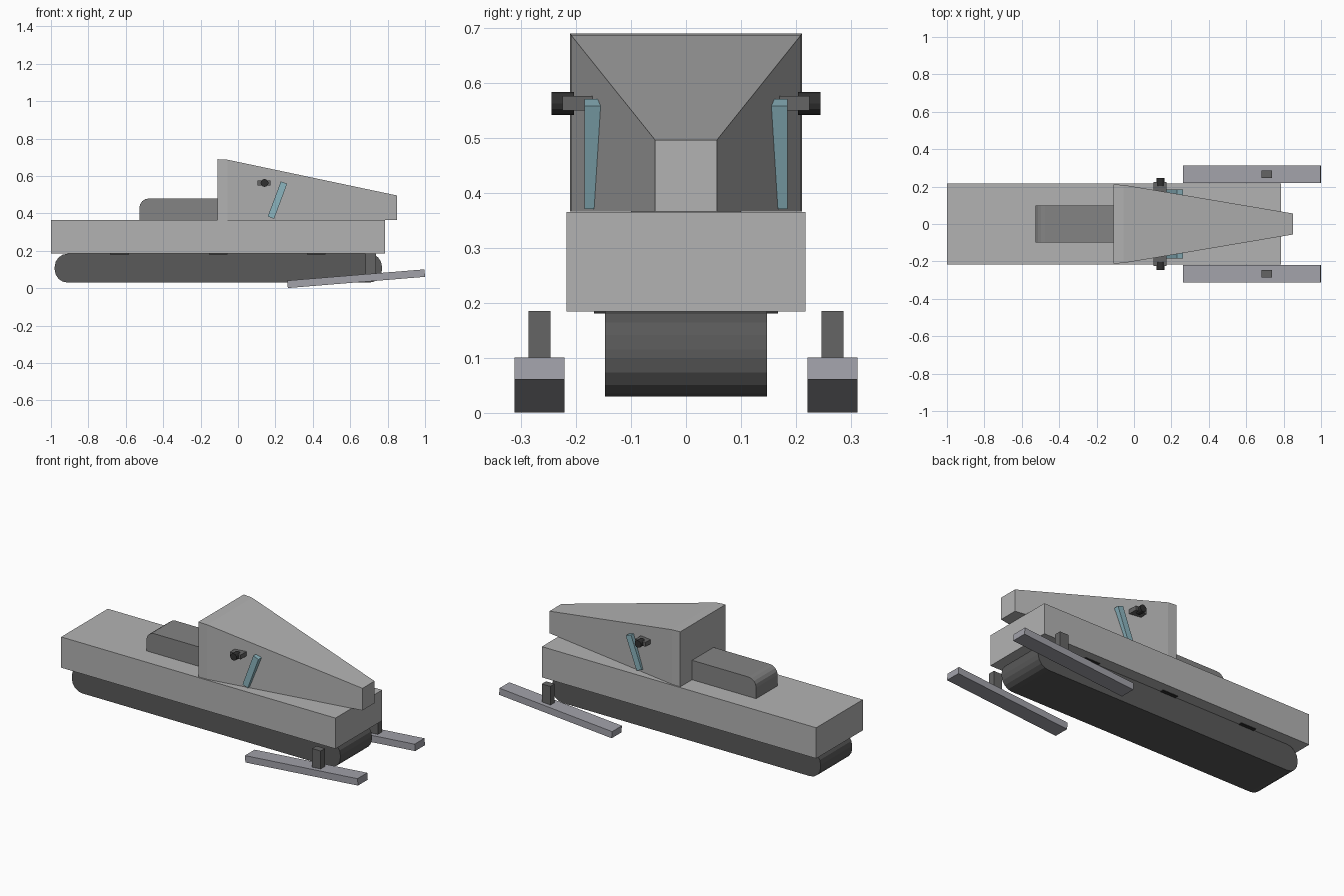
import bpy, bmesh, math
from mathutils import Matrix

if "Cube" in bpy.data.objects:
    bpy.data.objects.remove(bpy.data.objects["Cube"])


def material(name, r, g, b):
    m = bpy.data.materials.new(name)
    m.diffuse_color = (r, g, b, 1)
    m.use_nodes = True
    m.node_tree.nodes["Principled BSDF"].inputs["Base Color"].default_value = m.diffuse_color
    return m


DARK = material("dark_rubber", 0.10, 0.10, 0.10)
BLACK = material("black_grip", 0.03, 0.03, 0.03)
STEEL = material("dark_steel", 0.13, 0.13, 0.13)
VINYL = material("seat_vinyl", 0.23, 0.23, 0.23)
GLASS = material("tinted_glass", 0.26, 0.46, 0.52)
SKI = material("ski_grey", 0.36, 0.36, 0.40)
BODY = material("body_grey", 0.45, 0.45, 0.45)


def finish(name, bm, mat):
    bmesh.ops.recalc_face_normals(bm, faces=bm.faces)
    me = bpy.data.meshes.new(name)
    bm.to_mesh(me)
    bm.free()
    me.materials.append(mat)
    ob = bpy.data.objects.new(name, me)
    bpy.context.collection.objects.link(ob)
    return ob


def box(name, center, size, mat, tilt=0):
    """Box, optionally tilted about the y axis."""
    bm = bmesh.new()
    bmesh.ops.create_cube(bm, size=1, matrix=Matrix.Diagonal((*size, 1)))
    ob = finish(name, bm, mat)
    ob.location = center
    ob.rotation_euler.y = tilt
    return ob


def rounded_slab(name, x0, x1, z0, z1, half_y, radii, mat, steps=4):
    """Side profile with rounded corners (from lower right, counterclockwise), extruded in y."""
    corners = [(x1, z0, -1, 1), (x1, z1, -1, -1), (x0, z1, 1, -1), (x0, z0, 1, 1)]
    pts = []
    for k, ((x, z, sx, sz), r) in enumerate(zip(corners, radii)):
        if r == 0:
            pts.append((x, z))
            continue
        for i in range(steps + 1):
            a = math.radians(-90 + 90 * k + 90 * i / steps)
            pts.append((x + sx * r + r * math.cos(a), z + sz * r + r * math.sin(a)))
    bm = bmesh.new()
    face = bm.faces.new([bm.verts.new((x, -half_y, z)) for x, z in pts])
    ext = bmesh.ops.extrude_face_region(bm, geom=[face])
    moved = [v for v in ext["geom"] if isinstance(v, bmesh.types.BMVert)]
    bmesh.ops.translate(bm, verts=moved, vec=(0, 2 * half_y, 0))
    return finish(name, bm, mat)


# Chassis, track and seat
box("chassis", (-0.1065, 0, 0.275), (1.787, 0.434, 0.181), BODY)
rounded_slab("track", -0.98, 0.77, 0.03, 0.185, 0.147, (0.07,) * 4, DARK)
rounded_slab("seat", -0.527, -0.10, 0.36, 0.48, 0.10, (0, 0, 0.05, 0), VINYL)

# Suspension plates between track and chassis
for i, x in enumerate((-0.634, -0.106, 0.418)):
    box(f"suspension_plate_{i + 1}", (x, 0, 0.187), (0.10, 0.334, 0.012), BLACK)

# Cowl: cross-sections lofted from the rear wall to the nose
bm = bmesh.new()
rings = []
for x, w, top in ((-0.11, 0.211, 0.69), (-0.055, 0.209, 0.687), (0.85, 0.056, 0.496)):
    rings.append([bm.verts.new((x, y, z)) for y, z in
                  ((-w, 0.366), (w, 0.366), (w, top), (-w, top))])
for a, b in zip(rings, rings[1:]):
    for i in range(4):
        j = (i + 1) % 4
        bm.faces.new((a[i], a[j], b[j], b[i]))
bm.faces.new(rings[0])
bm.faces.new(rings[-1])
finish("cowl", bm, BODY)

# Windshield slab running through the cowl
box("windshield", (0.211, 0, 0.471), (0.036, 0.37, 0.20), GLASS, tilt=0.357)

# Handlebar with a round grip on each end
box("handlebar", (0.14, 0, 0.563), (0.07, 0.45, 0.026), STEEL)
for side, s in (("right", -1), ("left", 1)):
    bm = bmesh.new()
    bmesh.ops.create_cone(bm, cap_ends=True, segments=12, radius1=0.021, radius2=0.021,
                          depth=0.041, matrix=Matrix.Rotation(math.pi / 2, 4, "X"))
    finish(f"grip_{side}", bm, BLACK).location = (0.142, s * 0.2245, 0.563)

    # Ski and its strut
    box(f"ski_{side}", (0.6315, s * 0.266, 0.051), (0.736, 0.091, 0.040), SKI, tilt=-0.0815)
    box(f"ski_strut_{side}", (0.711, s * 0.266, 0.128), (0.056, 0.04, 0.114), STEEL)
